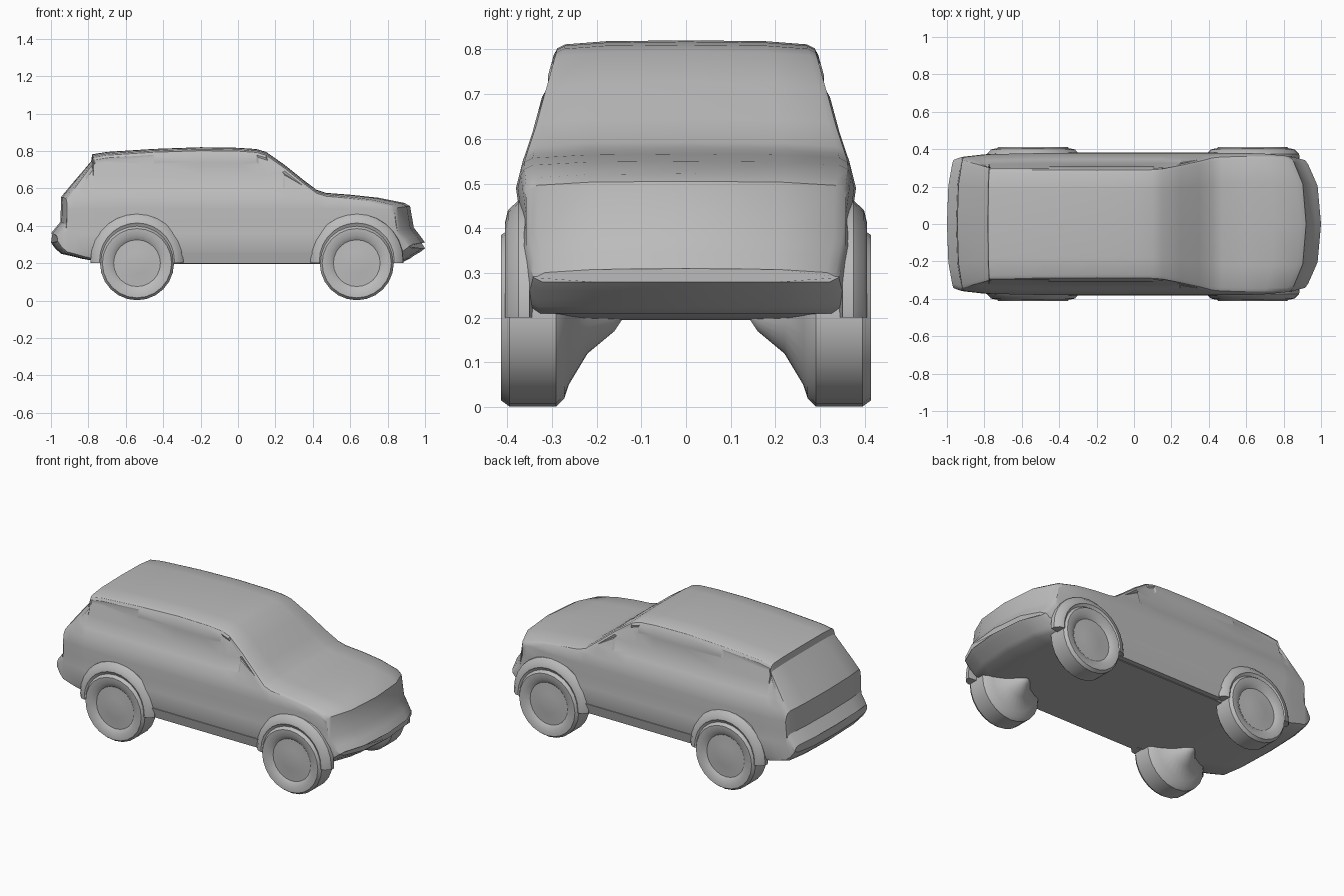
import bpy, bmesh, math
from mathutils import Vector

old = bpy.data.objects.get("Cube")
if old:
    bpy.data.objects.remove(old, do_unlink=True)

GREY = (0.5, 0.5, 0.5, 1)
grey = bpy.data.materials.new("plain grey")
grey.use_nodes = True
grey.diffuse_color = GREY
grey.node_tree.nodes["Principled BSDF"].inputs["Base Color"].default_value = GREY


def finish(bm, name, angle):
    bmesh.ops.recalc_face_normals(bm, faces=bm.faces)
    mesh = bpy.data.meshes.new(name)
    bm.to_mesh(mesh)
    bm.free()
    mesh.materials.append(grey)
    obj = bpy.data.objects.new(name, mesh)
    bpy.context.collection.objects.link(obj)
    bpy.ops.object.select_all(action="DESELECT")
    obj.select_set(True)
    bpy.context.view_layer.objects.active = obj
    bpy.ops.object.shade_smooth_by_angle(angle=math.radians(angle))
    return obj


def interp(table, t):
    for (a, va), (b, vb) in zip(table, table[1:]):
        if t <= b:
            return va + (vb - va) * max(0, (t - a) / (b - a))
    return table[-1][1]


# Half width of the shell by height, and its narrowing along the length
FLANK = [(0.19, 0.35), (0.25, 0.378), (0.36, 0.382), (0.42, 0.37), (0.49, 0.38),
         (0.55, 0.365), (0.6, 0.347), (0.7, 0.32), (0.8, 0.292)]
PLAN = [(-1, 0.9), (-0.95, 0.94), (-0.8, 0.98), (-0.5, 1), (0.7, 1), (0.9, 0.96), (1, 0.9)]
LEVELS = [0.22, 0.26, 0.36, 0.42, 0.49, 0.55, 0.6, 0.67, 0.74, 0.79]

# Stations along the car: x, underside, top
STATIONS = [(-1, 0.31, 0.36), (-0.975, 0.275, 0.39), (-0.95, 0.255, 0.42),
            (-0.945, 0.25, 0.555), (-0.9, 0.24, 0.61), (-0.84, 0.225, 0.68),
            (-0.785, 0.215, 0.745), (-0.78, 0.215, 0.782), (-0.7, 0.2, 0.795),
            (-0.45, 0.195, 0.811), (-0.2, 0.195, 0.82), (0, 0.195, 0.817),
            (0.1, 0.195, 0.81), (0.15, 0.195, 0.795), (0.25, 0.195, 0.725),
            (0.35, 0.195, 0.645), (0.42, 0.195, 0.592), (0.47, 0.195, 0.576),
            (0.6, 0.195, 0.566), (0.75, 0.2, 0.55), (0.89, 0.21, 0.522),
            (0.92, 0.225, 0.505), (0.94, 0.24, 0.39), (0.975, 0.26, 0.345), (1, 0.28, 0.31)]


def half_section(x, low, top):
    plan = interp(PLAN, x)
    width = lambda z: interp(FLANK, z) * plan
    rim = max(low + 0.012, top - 0.032)
    pts = [(0, low), (width(low) * 0.6, low), (width(low) - 0.02, low)]
    for z in LEVELS:
        z = min(max(z, low + 0.01), rim)
        pts.append((width(z), z))
    edge = width(rim)
    pts += [(edge - 0.008, top - 0.018), (edge - 0.026, top - 0.009),
            (edge * 0.6, top - 0.002), (0, top)]
    return pts


def bend(x, y):
    # Bow the nose and tail in plan
    bow = abs(y / 0.36) ** 3
    if x > 0.5:
        return x - 0.1 * bow * (x - 0.5) / 0.5
    if x < -0.7:
        return x + 0.04 * bow * (-0.7 - x) / 0.3
    return x


# Body shell with nose, cabin, hatch and bumpers
bm = bmesh.new()
rings = []
for x, low, top in STATIONS:
    half = half_section(x, low, top)
    loop = half + [(-y, z) for y, z in half[-2:0:-1]]
    rings.append([bm.verts.new((bend(x, y), y, z)) for y, z in loop])
for a, b in zip(rings, rings[1:]):
    for i in range(len(a)):
        j = (i + 1) % len(a)
        bm.faces.new((a[i], a[j], b[j], b[i]))
for ring in (rings[0], rings[-1]):
    bm.faces.new(ring)
bmesh.ops.remove_doubles(bm, verts=bm.verts, dist=0.0008)
bmesh.ops.recalc_face_normals(bm, faces=bm.faces)

# Shallow recessed windows on both flanks
for side in (-1, 1):
    panes = []
    for f in bm.faces:
        c = f.calc_center_median()
        if f.normal.y * side > 0.8 and 0.59 < c.z < 0.76 and -0.82 < c.x < 0.3:
            panes.append(f)
    bmesh.ops.inset_region(bm, faces=panes, thickness=0.014, depth=-0.005, use_even_offset=False)
finish(bm, "body_shell", 28)


def lathe(name, profile, x, z, side, sides, angle, cut=None):
    # Spin a (radius, y) profile about the axle
    bm = bmesh.new()
    verts = [bm.verts.new((r, y, 0)) for r, y in profile]
    edges = [bm.edges.new(p) for p in zip(verts, verts[1:])]
    bmesh.ops.spin(bm, geom=verts + edges, cent=(0, 0, 0), axis=(0, 1, 0),
                   angle=math.tau, steps=sides, use_merge=True)
    bmesh.ops.remove_doubles(bm, verts=bm.verts, dist=0.0005)
    for v in bm.verts:
        v.co = Vector((v.co.x + x, v.co.y * side, v.co.z + z))
    if cut is not None:
        bmesh.ops.bisect_plane(bm, geom=bm.verts[:] + bm.edges[:] + bm.faces[:],
                               plane_co=(0, 0, cut), plane_no=(0, 0, -1), clear_outer=True)
        bmesh.ops.holes_fill(bm, edges=[e for e in bm.edges if e.is_boundary])
    finish(bm, name, angle)


# Wheels with tapered inner hubs, and the flared arches over them
WHEEL = [(0, 0.14), (0.03, 0.16), (0.08, 0.22), (0.15, 0.262), (0.18, 0.272), (0.198, 0.29),
         (0.198, 0.395), (0.185, 0.413), (0.15, 0.412), (0.125, 0.395), (0.06, 0.398), (0, 0.405)]
ARCH = [(0, 0.32), (0.25, 0.35), (0.248, 0.374), (0.225, 0.398), (0.2, 0.404),
        (0.18, 0.392), (0.12, 0.385), (0, 0.385)]
for side, label in ((1, "left"), (-1, "right")):
    for x, end in ((0.635, "front"), (-0.54, "rear")):
        lathe(f"{end}_{label}_wheel", WHEEL, x, 0.2, side, 24, 35)
        lathe(f"{end}_{label}_arch", ARCH, x, 0.215, side, 28, 35, cut=0.2)

# Sills along the lower flanks
for side, label in ((1, "left"), (-1, "right")):
    bm = bmesh.new()
    bmesh.ops.create_cube(bm, size=1)
    for v in bm.verts:
        taper = 0.015 if v.co.z < 0 else 0
        v.co = Vector((v.co.x * 0.72 + 0.05, side * (0.362 - taper) + v.co.y * 0.04,
                       0.228 + v.co.z * 0.06))
    finish(bm, f"{label}_sill", 30)
